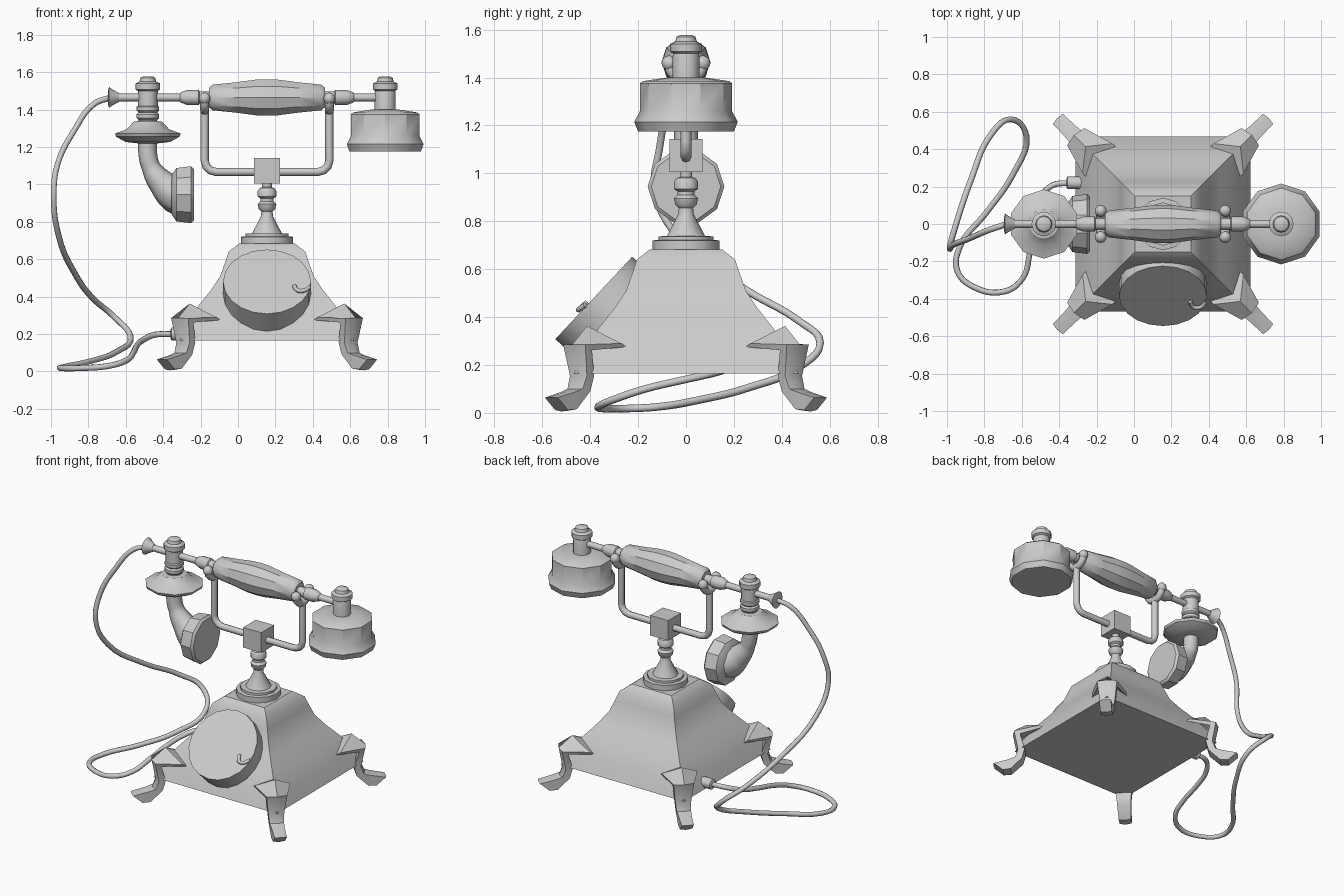
import bpy, bmesh, math
from mathutils import Matrix, Vector

if "Cube" in bpy.data.objects:
    bpy.data.objects.remove(bpy.data.objects["Cube"])

CX = 0.155      # centre of the body
HZ = 1.465      # height of the handset axis
T = Matrix.Translation
ALONG_X = Matrix.Rotation(math.radians(90), 4, 'Y')


def finish(name, bm, matrix=Matrix()):
    bmesh.ops.recalc_face_normals(bm, faces=bm.faces[:])
    mesh = bpy.data.meshes.new(name)
    bm.to_mesh(mesh)
    bm.free()
    ob = bpy.data.objects.new(name, mesh)
    ob.matrix_world = matrix
    bpy.context.collection.objects.link(ob)
    return ob


def loft(bm, rings):
    rows = [[bm.verts.new(p) for p in ring] for ring in rings]
    n = len(rows[0])
    for a, b in zip(rows, rows[1:]):
        for i in range(n):
            j = (i + 1) % n
            bm.faces.new((a[i], a[j], b[j], b[i]))
    bm.faces.new(rows[0])
    bm.faces.new(rows[-1])


def lathe(name, profile, matrix=Matrix(), n=12, start=90):
    """Solid of revolution round local z; profile is (radius, height)."""
    bm = bmesh.new()
    ang = [math.radians(start) + 2 * math.pi * i / n for i in range(n)]
    loft(bm, [[(r * math.cos(a), r * math.sin(a), z) for a in ang] for r, z in profile])
    return finish(name, bm, matrix)


def tube(name, points, radius, radii=None, matrix=Matrix(), smooth=True, res=2):
    cu = bpy.data.curves.new(name, 'CURVE')
    cu.dimensions = '3D'
    cu.bevel_depth = radius
    cu.bevel_resolution = res
    cu.resolution_u = 5
    cu.use_fill_caps = True
    sp = cu.splines.new('BEZIER')
    sp.bezier_points.add(len(points) - 1)
    for i, (bp, p) in enumerate(zip(sp.bezier_points, points)):
        bp.co = p
        kind = 'AUTO' if smooth else 'VECTOR'
        bp.handle_left_type = bp.handle_right_type = kind
        if radii:
            bp.radius = radii[i] / radius
    ob = bpy.data.objects.new(name, cu)
    ob.matrix_world = matrix
    bpy.context.collection.objects.link(ob)
    return ob


# Flared square body
body = [(.467, .165), (.425, .26), (.365, .353), (.30, .435), (.25, .51),
        (.225, .58), (.205, .64), (.15, .683)]
lathe("body", [(r * math.sqrt(2), z) for r, z in body], T((CX, 0, 0)), n=4, start=45)

# Corner legs: rings in the diagonal plane, mirrored to all four corners.
# Each ring: outer edge, outer middle, inner edge, inner middle (d, z), half width
leg = [((.495, .29), (.585, .363), (.465, .275), (.53, .34), .113),
       ((.66, .285), (.672, .285), (.62, .262), (.62, .262), .065),
       ((.635, .155), (.648, .155), (.592, .155), (.592, .155), .05),
       ((.655, .10), (.668, .10), (.61, .09), (.61, .09), .045),
       ((.70, .086), (.705, .09), (.685, .016), (.685, .01), .041),
       ((.795, .064), (.80, .066), (.735, .012), (.735, .006), .038)]


def diag(p, w):
    s = math.sqrt(.5)
    return ((p[0] + w) * s, (p[0] - w) * s, p[1])


bm = bmesh.new()
loft(bm, [[diag(oe, -w), diag(om, 0), diag(oe, w), diag(ie, w), diag(im, 0), diag(ie, -w)]
          for oe, om, ie, im, w in leg])
legs = finish("legs", bm, T((CX, 0, 0)))
mirror = legs.modifiers.new("four_corners", 'MIRROR')
mirror.use_axis = (True, True, False)

# Tilted dial with its finger stop
tilt = T((CX, -.385, .48)) @ Matrix.Rotation(math.radians(47), 4, 'X')
lathe("dial", [(.235, -.15), (.235, 0)], tilt, n=20)
tube("finger_stop", [(.145, -.035, .008), (.165, -.075, .012), (.20, -.075, .012),
                     (.228, -.045, .006)], .012, matrix=tilt, res=1)

# Turned neck and square block
lathe("neck", [(.14, .675), (.14, .72), (.115, .722), (.115, .737), (.08, .738), (.032, .83),
               (.03, .855), (.045, .87), (.05, .895), (.036, .91), (.036, .925), (.05, .935),
               (.05, .965), (.04, .98), (.026, .985), (.026, 1.02)], T((CX, 0, 0)))
bm = bmesh.new()
bmesh.ops.create_cube(bm, size=.137)
finish("neck_block", bm, T((CX, 0, 1.074)))

# Cradle loop: half path mirrored into one tube
half = [(.333, 0, 1.40), (.333, 0, 1.13)]
half += [(.273 + .06 * math.cos(a), 0, 1.127 - .06 * math.sin(a))
         for a in (math.radians(d) for d in (0, 30, 60, 90))]
loop = half + [(-x, y, z) for x, y, z in reversed(half)]
tube("cradle_loop", loop, .022, matrix=T((CX, 0, 0)), smooth=False)

# Cradle forks with ball tips
for side in (-1, 1):
    x = CX + side * .333
    tube("cradle_fork", [(x, -.07, 1.455), (x, -.055, 1.42), (x, 0, 1.395),
                         (x, .055, 1.42), (x, .07, 1.455)], .024)
    for y in (-.07, .07):
        bm = bmesh.new()
        bmesh.ops.create_uvsphere(bm, u_segments=10, v_segments=6, radius=.032)
        finish("fork_ball", bm, T((x, y, 1.46)))

# Handset grip, collars and rod along x
lathe("grip", [(.055, -.31), (.072, -.29), (.085, -.17), (.10, -.06), (.102, 0), (.10, .06),
               (.085, .17), (.072, .29), (.055, .31)], T((CX, 0, HZ)) @ ALONG_X, n=10)
lathe("handset_rod", [(.021, -.65), (.021, .79)], T((0, 0, HZ)) @ ALONG_X)
for side in (-1, 1):
    turn = Matrix.Rotation(math.radians(90 * side), 4, 'Y')
    lathe("rod_collar", [(.032, .30), (.032, .36), (.041, .365), (.041, .425), (.028, .46),
                         (.022, .465)], T((CX, 0, HZ)) @ turn)
lathe("cord_socket", [(.035, -.695), (.056, -.69), (.045, -.675), (.023, -.635)],
      T((0, 0, HZ)) @ ALONG_X)

# Earpiece post and cup
knob = [(.053, 1.50), (.066, 1.508), (.066, 1.54), (.045, 1.55), (.04, 1.57), (.025, 1.578)]
lathe("earpiece_post", [(.056, 1.37), (.056, 1.49)] + knob, T((.787, 0, 0)))
lathe("earpiece_cup", [(.20, 1.175), (.216, 1.215), (.192, 1.26), (.193, 1.375),
                       (.18, 1.385), (.08, 1.40)], T((.787, 0, 0)), n=10)

# Mouthpiece post, flange, bent horn and disc
lathe("mouthpiece_post", [(.05, 1.32), (.05, 1.345), (.06, 1.355), (.06, 1.375), (.05, 1.385),
                          (.06, 1.395), (.06, 1.415), (.053, 1.42), (.053, 1.49)] + knob,
      T((-.482, 0, 0)))
lathe("mouthpiece_flange", [(.06, 1.22), (.125, 1.227), (.178, 1.255), (.185, 1.272),
                            (.12, 1.295), (.08, 1.335), (.05, 1.34)], T((-.482, 0, 0)), n=10)
tube("mouthpiece_horn", [(-.484, 0, 1.24), (-.482, 0, 1.16), (-.466, 0, 1.095),
                         (-.412, 0, 1.014), (-.335, 0, .955), (-.31, 0, .948)], .05,
     radii=[.05, .05, .05, .072, .108, .115])
lathe("mouthpiece_disc", [(.11, -.355), (.15, -.33), (.16, -.25), (.145, -.236)],
      T((0, 0, .945)) @ ALONG_X, n=10)

# Looping cord and its plug in the body
cord = [(-.68, 0, 1.465), (-.77, -.03, 1.43), (-.875, -.075, 1.29), (-.965, -.11, 1.107),
        (-.985, -.13, .93), (-.96, -.03, .73), (-.87, .24, .52), (-.77, .47, .385),
        (-.66, .56, .29), (-.575, .47, .19), (-.65, .26, .105), (-.79, .06, .055),
        (-.93, -.12, .025), (-.945, -.25, .018), (-.85, -.34, .018), (-.69, -.36, .03),
        (-.595, -.29, .06), (-.56, -.17, .10), (-.54, 0, .14), (-.505, .13, .17),
        (-.44, .205, .197), (-.34, .22, .20)]
tube("cord", cord, .016)
lathe("cord_plug", [(.025, -.36), (.034, -.355), (.034, -.27)], T((0, .22, .20)) @ ALONG_X)

# Smooth shading with crisp edges
for ob in bpy.context.scene.objects:
    ob.select_set(ob.type == 'MESH')
bpy.context.view_layer.objects.active = legs
bpy.ops.object.shade_smooth_by_angle(angle=math.radians(35))
